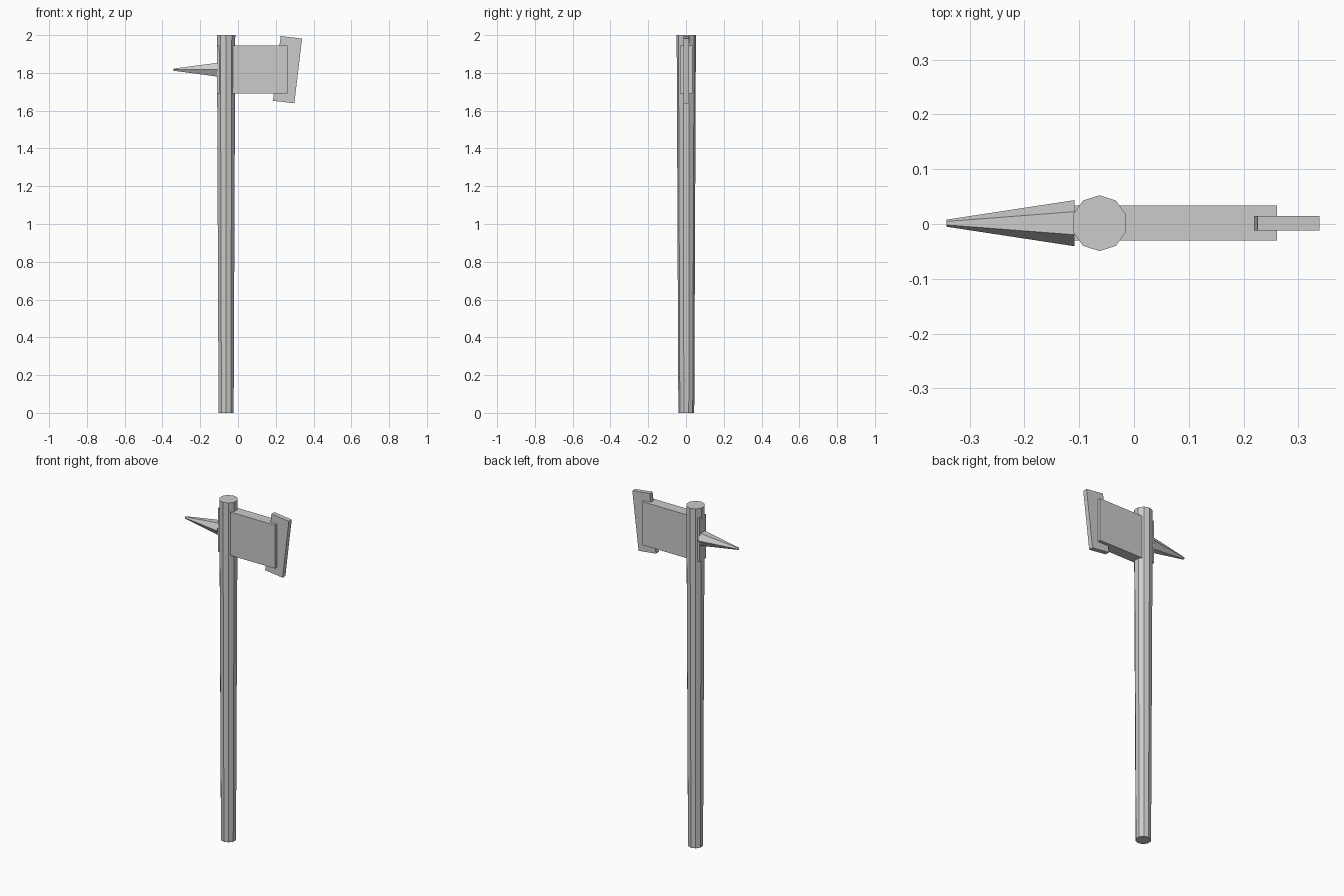
import bpy
import bmesh
from math import radians
from mathutils import Matrix

cube = bpy.data.objects.get("Cube")
if cube:
    bpy.data.objects.remove(cube, do_unlink=True)

grey = bpy.data.materials.new("plain_grey")
grey.use_nodes = True
colour = (0.6, 0.6, 0.6, 1)
grey.diffuse_color = colour
grey.node_tree.nodes["Principled BSDF"].inputs["Base Color"].default_value = colour

MID_Y = 0.0015


def finish(name, bm, matrix):
    bm.transform(matrix)
    bmesh.ops.recalc_face_normals(bm, faces=bm.faces[:])
    mesh = bpy.data.meshes.new(name)
    bm.to_mesh(mesh)
    bm.free()
    mesh.materials.append(grey)
    obj = bpy.data.objects.new(name, mesh)
    bpy.context.collection.objects.link(obj)
    return obj


def tapered_rod(name, sides, r1, r2, length, matrix):
    bm = bmesh.new()
    bmesh.ops.create_cone(bm, cap_ends=True, segments=sides,
                          radius1=r1, radius2=r2, depth=length)
    return finish(name, bm, matrix)


def block(name, size, centre, tilt=0):
    bm = bmesh.new()
    bmesh.ops.create_cube(bm, size=1)
    place = Matrix.Translation(centre) @ Matrix.Rotation(radians(tilt), 4, "Y")
    return finish(name, bm, place @ Matrix.Diagonal((*size, 1)))


# Ten-sided handle, slightly wider at the top, a corner facing front and back
tapered_rod("handle", 10, 0.042, 0.051, 2.0,
            Matrix.Translation((-0.063, MID_Y, 1.0)))

# Axe head block passing through the handle
block("axe_head", (0.371, 0.064, 0.255), (0.0755, MID_Y, 1.8175))

# Thin tilted cutting blade
block("cutting_blade", (0.114, 0.027, 0.345), (0.262, MID_Y, 1.817), 6.8)

# Six-sided rear spike with a blunt tip, corners to the front and back
tapered_rod("rear_spike", 6, 0.042, 0.0065, 0.233,
            Matrix.Translation((-0.2255, MID_Y, 1.817))
            @ Matrix.Rotation(radians(-90), 4, "Y"))
